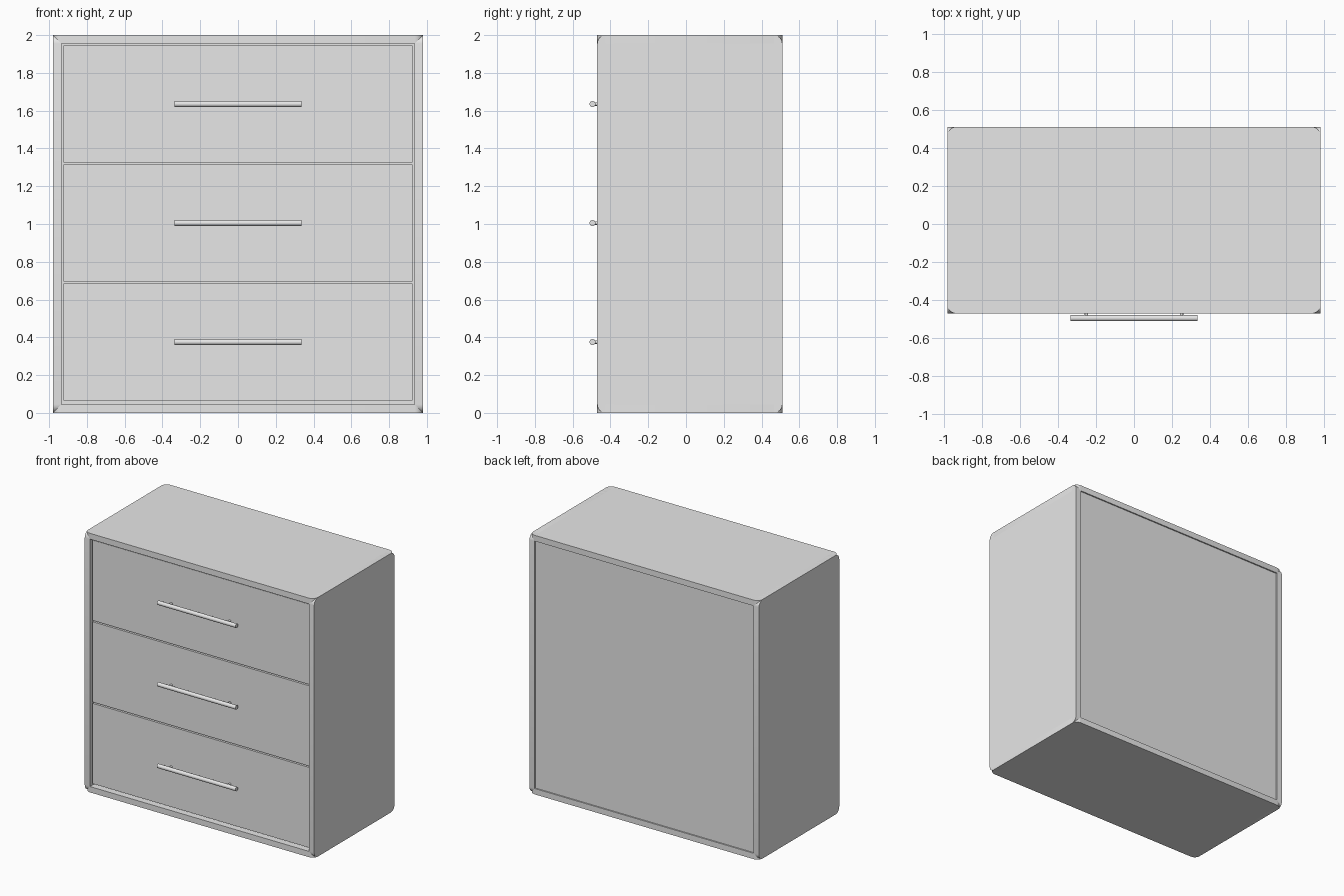
import bpy
import bmesh
import math
from mathutils import Matrix, Vector

cube = bpy.data.objects.get("Cube")
if cube:
    bpy.data.objects.remove(cube, do_unlink=True)

grey = bpy.data.materials.new("light grey")
grey.use_nodes = True
COLOUR = (0.8, 0.8, 0.8, 1)
grey.diffuse_color = COLOUR
grey.node_tree.nodes["Principled BSDF"].inputs["Base Color"].default_value = COLOUR

HALF_W, FRONT, BACK, HEIGHT = 0.98, -0.47, 0.51, 2.0
BOARD, RADIUS = 0.045, 0.045


def finish(name, bm, smooth=True):
    mesh = bpy.data.meshes.new(name)
    bmesh.ops.recalc_face_normals(bm, faces=bm.faces)
    bm.to_mesh(mesh)
    bm.free()
    mesh.materials.append(grey)
    obj = bpy.data.objects.new(name, mesh)
    bpy.context.collection.objects.link(obj)
    if smooth:
        bpy.ops.object.select_all(action='DESELECT')
        obj.select_set(True)
        bpy.context.view_layer.objects.active = obj
        bpy.ops.object.shade_smooth_by_angle(angle=math.radians(35))
    return obj


def board(name, low, high, round_axis=None):
    """Box between two corners; edges along round_axis can be rounded."""
    low, high = Vector(low), Vector(high)
    bm = bmesh.new()
    bmesh.ops.create_cube(bm, size=1, matrix=Matrix.Translation((low + high) / 2)
                          @ Matrix.Diagonal((*(high - low), 1)))
    if round_axis is not None:
        edges = [e for e in bm.edges
                 if abs((e.verts[0].co - e.verts[1].co).normalized()[round_axis]) > 0.9]
        bmesh.ops.bevel(bm, geom=edges, offset=RADIUS, segments=6, profile=0.5,
                        affect='EDGES')
    return finish(name, bm, round_axis is not None)


def rod(bm, centre, radius, length, rotation, sides):
    bmesh.ops.create_cone(bm, cap_ends=True, segments=sides, radius1=radius,
                          radius2=radius, depth=length,
                          matrix=Matrix.Translation(centre) @ rotation)


# Carcass: four full-length boards whose rounded corners meet in a mitre
for name, z in (("bottom_board", 0), ("top_board", HEIGHT - BOARD)):
    board(name, (-HALF_W, FRONT, z), (HALF_W, BACK, z + BOARD), 2)
for name, x in (("right_board", -HALF_W), ("left_board", HALF_W - BOARD)):
    board(name, (x, FRONT, 0), (x + BOARD, BACK, HEIGHT), 0)

# Slightly recessed back panel
INNER = HALF_W - BOARD
board("back_panel", (-INNER, BACK - 0.03, BOARD), (INNER, BACK - 0.01, HEIGHT - BOARD))

# Drawers with bar handles
FACE = FRONT + 0.015
ALONG_X = Matrix.Rotation(math.pi / 2, 4, 'Y')
ALONG_Y = Matrix.Rotation(math.pi / 2, 4, 'X')
for i, label in enumerate(("bottom", "middle", "top")):
    z = 0.375 + 0.63 * i
    board(f"{label}_drawer", (-0.925, FACE, z - 0.31), (0.925, BACK - 0.06, z + 0.31))
    bm = bmesh.new()
    rod(bm, (0, -0.495, z), 0.016, 0.67, ALONG_X, 24)
    for side in (-1, 1):
        rod(bm, (side * 0.25, (FACE - 0.49) / 2, z), 0.009, FACE + 0.49, ALONG_Y, 16)
    finish(f"{label}_handle", bm)
